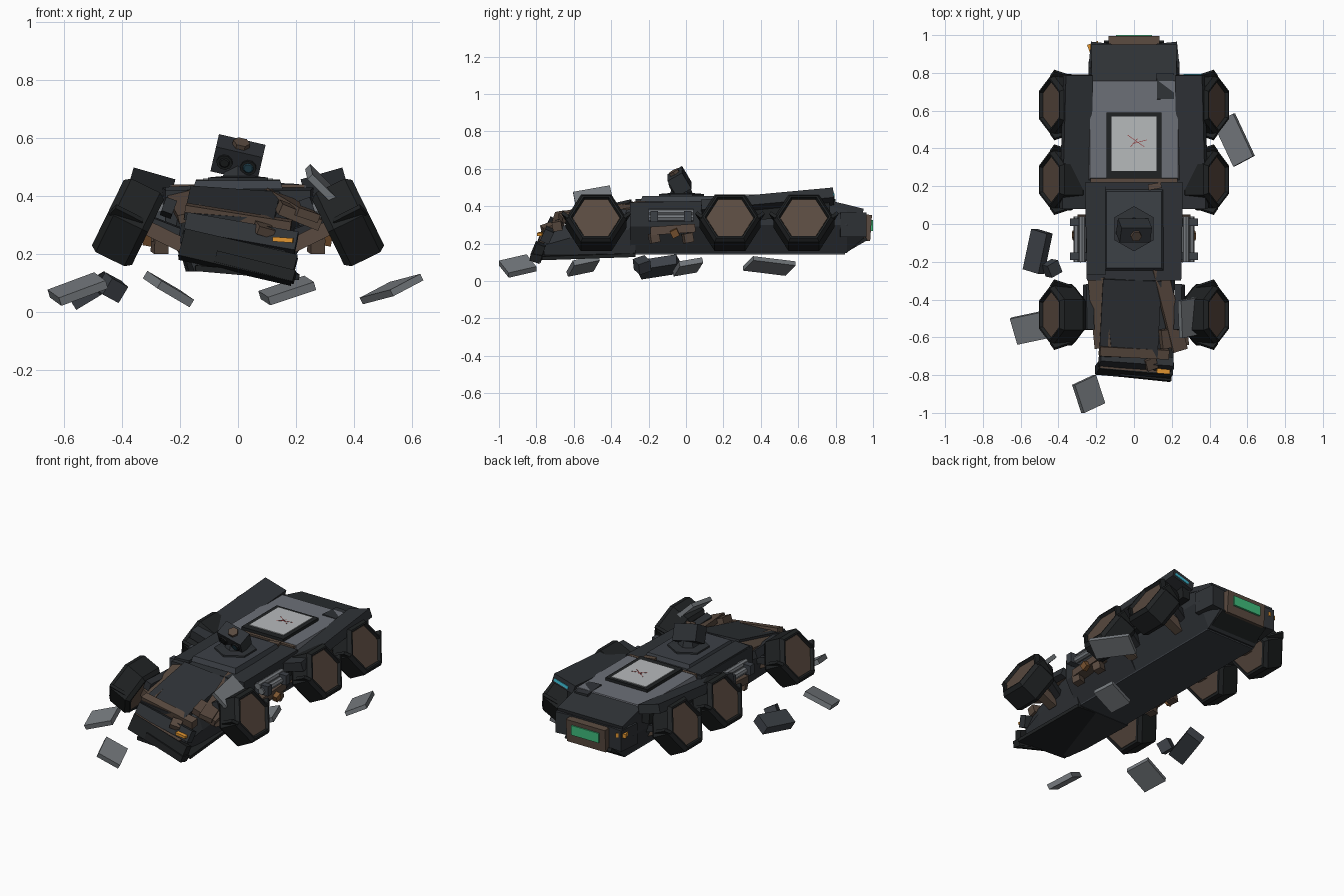
import bpy, bmesh
from math import cos, sin, pi, radians
from mathutils import Matrix, Vector, Euler

if "Cube" in bpy.data.objects:
    bpy.data.objects.remove(bpy.data.objects["Cube"])


def mat(name, *rgb):
    m = bpy.data.materials.new(name)
    m.diffuse_color = (*rgb, 1)
    m.use_nodes = True
    m.node_tree.nodes["Principled BSDF"].inputs["Base Color"].default_value = m.diffuse_color
    return m


DARK = mat("dark_armour", .028, .032, .037)
TREAD = mat("tread", .014, .016, .017)
SLATE = mat("slate", .045, .052, .062)
DECK = mat("deck_grey", .15, .16, .185)
RUST = mat("rust_brown", .1, .068, .05)
ORANGE = mat("orange_rust", .2, .09, .03)
SCRAP = mat("scrap_grey", .18, .195, .21)
PALE = mat("pale_panel", .47, .49, .5)
RED = mat("red_crack", .3, .05, .05)
GREEN = mat("green_light", .05, .5, .2)
CYAN = mat("cyan_light", .05, .5, .65)
AMBER = mat("amber_light", .75, .3, .03)


def mesh(name, verts, faces, m, matrix=Matrix()):
    me = bpy.data.meshes.new(name)
    me.from_pydata([matrix @ Vector(v) for v in verts], [], faces)
    bm = bmesh.new()
    bm.from_mesh(me)
    bmesh.ops.recalc_face_normals(bm, faces=bm.faces)
    bm.to_mesh(me)
    bm.free()
    me.materials.append(m)
    ob = bpy.data.objects.new(name, me)
    bpy.context.collection.objects.link(ob)
    return ob


def skin(name, rings, m, matrix=Matrix()):
    """Join equal-length rings of points into a closed solid."""
    n = len(rings[0])
    faces = [(k * n + i, k * n + (i + 1) % n, (k + 1) * n + (i + 1) % n, (k + 1) * n + i)
             for k in range(len(rings) - 1) for i in range(n)]
    faces += [tuple(range(n)), tuple(range((len(rings) - 1) * n, len(rings) * n))]
    return mesh(name, [p for r in rings for p in r], faces, m, matrix)


def place(loc, rot=(0, 0, 0)):
    return Matrix.Translation(loc) @ Euler([radians(a) for a in rot]).to_matrix().to_4x4()


def box(name, loc, size, m, rot=(0, 0, 0), taper=1):
    x, y, z = (s / 2 for s in size)
    ring = lambda t, h: [(-x * t, -y * t, h), (x * t, -y * t, h), (x * t, y * t, h), (-x * t, y * t, h)]
    return skin(name, [ring(1, -z), ring(taper, z)], m, place(loc, rot))


def lathe(name, profile, n, m, matrix, phase=0.0):
    return skin(name, [[(r * cos(phase + 2 * pi * i / n), r * sin(phase + 2 * pi * i / n), h)
                        for i in range(n)] for r, h in profile], m, matrix)


def loft(name, sections, m, matrix=Matrix()):
    """Sections along y, each a half outline (x, z) from bottom to top, mirrored."""
    return skin(name, [[(x, y, z) for x, z in half] + [(-x, y, z) for x, z in reversed(half)]
                       for y, half in sections], m, matrix)


# hull
loft("middle_hull", [(-.3, [(.17, .15), (.25, .29), (.25, .42)]),
                     (.22, [(.17, .15), (.26, .29), (.26, .43)])], DARK)
loft("rear_hull", [(.2, [(.17, .15), (.24, .3), (.23, .42)]),
                   (.86, [(.17, .15), (.24, .3), (.22, .4)]),
                   (.95, [(.16, .23), (.21, .29), (.21, .36)])], DARK)
loft("nose_hull", [(-.27, [(.18, .14), (.22, .28), (.2, .39)]),
                   (-.62, [(.17, .14), (.19, .23), (.16, .31)]),
                   (-.76, [(.15, .14), (.17, .19), (.15, .25)])], DARK)
box("belly_plate", (0, .28, .15), (.34, 1.14, .016), SLATE)
box("nose_belly_plate", (.02, -.53, .145), (.36, .5, .02), TREAD, (2, 5, 3))

# deck and cracked panel
box("grey_deck", (0, .5, .42), (.49, .54, .04), DECK, (0, 0, 0), .95)
box("panel_frame", (0, .415, .445), (.29, .35, .025), TREAD)
box("pale_panel", (0, .425, .456), (.24, .29, .012), PALE)
for x, y, l, a in ((.01, .44, .11, -35), (.03, .435, .08, 15), (0, .43, .06, 50)):
    box("panel_crack", (x, y, .4625), (l, .003, .002), RED, (0, 0, a))
box("rear_deck_plate", (0, .85, .395), (.45, .2, .03), DARK, (-14, 0, 0))
box("broken_deck_plate", (.165, .73, .43), (.09, .14, .02), DARK, (-4, 3, 0))
box("rust_seam", (0, .23, .425), (.46, .02, .03), RUST)

# rear end
box("rear_frame", (0, .962, .285), (.27, .055, .14), RUST, (-4, 0, 0))
box("rear_light", (0, .992, .297), (.19, .016, .06), GREEN)
for s in (-1, 1):
    box("rear_armour_block", (s * .18, .89, .3), (.11, .14, .13), DARK, (0, 0, s * 6))
box("rear_amber_light", (-.21, .93, .33), (.06, .06, .025), AMBER, (0, 0, 20))
box("rear_skid_plate", (0, .91, .195), (.32, .13, .02), TREAD, (30, 0, 0))

# wheels with hubs, axles and hanging tread pieces
T = radians(26)
for s in (-1, 1):
    for y in (-.48, .235, .63):
        axis = Vector((s * cos(T), 0, sin(T)))
        side = Vector((0, 1, 0))
        frame = Matrix((side, axis.cross(side), axis)).transposed().to_4x4()
        frame.translation = (s * .38, y, .31)
        lathe("tyre", [(.125, -.068), (.13, -.077), (.145, -.077), (.163, -.055), (.163, .055),
                       (.145, .077), (.134, .077), (.128, .055)], 6, TREAD, frame)
        for h in (-.07, .057):
            lathe("wheel_hub", [(.126, h - .003), (.126, h + .003)], 6, RUST, frame)
        box("axle", (s * .26, y, .265), (.16, .06, .05), RUST, (0, s * -26, 0))
        box("suspension_arm", (s * .25, y + .07, .29), (.14, .04, .04), DARK, (0, s * -20, s * 20))
        for e in (-1, 1):
            box("tread_tab", (s * .385, y + e * .15, .33), (.11, .045, .018), TREAD,
                (e * 35, s * -26, s * e * 18))
    # rear fenders, rising to the back
    box("rear_fender", (s * .305, .435, .42), (.15, .71, .055), DARK, (5.5, s * -16, 0))
    box("fender_skirt", (s * .26, .43, .37), (.05, .68, .08), TREAD, (3, 0, 0))
    box("front_inner_fender", (s * .24, -.44, .36), (.04, .24, .05), DARK, (-4, s * -20, 0))
    # side machinery
    for z, x in ((.365, .275), (.338, .3)):
        lathe("side_pipe", [(.02, -.12), (.02, .12)], 8, SCRAP, place((s * x, -.08, z), (90, 0, 0)))
    for y in (-.17, .01):
        box("pipe_bracket", (s * .29, y, .345), (.1, .04, .06), SLATE)
        box("machinery_foot", (s * .27, y, .23), (.05, .05, .05), RUST, (10, 0, 15))
    box("machinery_block", (s * .265, -.07, .275), (.07, .24, .045), RUST, (4, 0, 0))
    box("loose_valve", (s * .31, -.06, .255), (.03, .04, .04), ORANGE, (25, 10, 0))
box("fender_light", (.31, .787, .45), (.1, .012, .018), CYAN, (5.5, -16, 0))

# torn nose plates
box("nose_top_plate", (-.02, -.5, .367), (.31, .42, .025), DARK, (13, 4, -2))
box("nose_left_strip", (-.18, -.47, .365), (.09, .38, .03), RUST, (11, -14, 3))
box("nose_right_strip", (.185, -.44, .37), (.08, .48, .03), RUST, (9, 18, 17))
box("nose_right_flap", (.21, -.6, .335), (.15, .1, .04), RUST, (10, 22, 10))
box("nose_upper_bar", (0, -.68, .32), (.37, .05, .05), RUST, (10, 9, -3))
box("nose_middle_plate", (.01, -.73, .27), (.39, .05, .07), DARK, (-25, 10, -4))
box("nose_rust_band", (-.02, -.755, .235), (.33, .04, .03), RUST, (0, 13, -4))
box("nose_lower_plate", (0, -.775, .19), (.4, .05, .1), TREAD, (-20, 13, -5))
box("nose_bottom_lip", (.06, -.79, .155), (.28, .06, .04), TREAD, (-10, 14, -6))
box("front_amber_light", (.155, -.78, .25), (.07, .025, .016), AMBER, (0, 4, -5))
box("nose_rust_chunk", (.09, -.74, .285), (.06, .06, .03), RUST, (20, 15, 20))

# turret
box("left_top_plate", (-.2, -.03, .425), (.1, .48, .02), DARK, (0, -3, 0))
box("turret_plate", (0, -.03, .44), (.31, .43, .03), SLATE, (0, 0, 0), .94)
box("turret_rust_patch", (.11, .2, .435), (.07, .03, .02), RUST, (0, 0, 10))
lathe("turret_base", [(.12, .445), (.12, .465), (.06, .47), (.045, .51)], 6, DARK,
      Matrix.Translation((0, -.025, 0)), pi / 2)
HEAD = place((0, -.035, .532), (30, 13, 0))


def on_head(name, loc, size, m, taper=1):
    box(name, (0, 0, 0), size, m, (0, 0, 0), taper).data.transform(HEAD @ Matrix.Translation(loc))


on_head("turret_head", (0, 0, 0), (.165, .09, .1), DARK)
for x, m in ((-.042, TREAD), (.042, mat("blue_lens", .02, .07, .1))):
    lens = HEAD @ Matrix.Translation((x, -.045, 0)) @ Matrix.Rotation(pi / 2, 4, 'X')
    lathe("lens_ring", [(.028, -.01), (.028, .008)], 10, TREAD, lens)
    lathe("lens", [(.02, .007), (.015, .011)], 10, m, lens)
lathe("head_cap", [(.03, .048), (.03, .066)], 6, RUST, HEAD)

# scattered debris
box("debris_plate_left", (-.553, -.55, .08), (.175, .145, .03), SCRAP, (12, -20, 12))
box("debris_plate_front", (-.24, -.9, .08), (.14, .16, .03), SCRAP, (14, 28, 25))
box("debris_block", (-.51, -.145, .075), (.1, .22, .06), SLATE, (10, -30, -17))
box("debris_cube", (-.435, -.235, .085), (.07, .07, .065), SLATE, (20, 25, 30))
box("debris_plate_right", (.53, .445, .08), (.13, .25, .025), SCRAP, (-7, -25, 28))
box("debris_plate_under", (.17, .01, .075), (.17, .13, .03), SCRAP, (10, -18, 12))
box("debris_plate_on_wheel", (.29, -.495, .44), (.13, .2, .025), SCRAP, (14, 44, 12))
